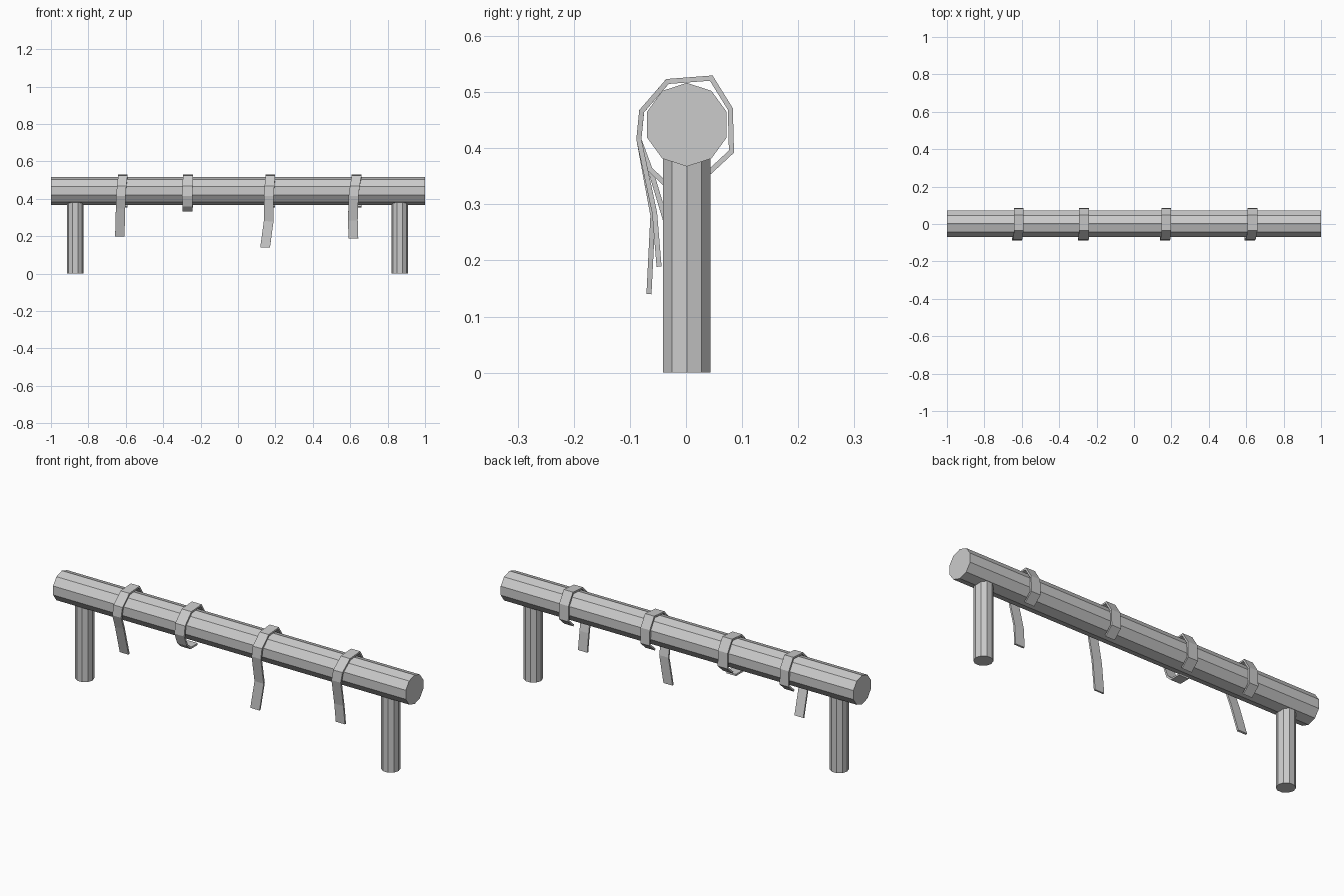
import bpy, math
from mathutils import Matrix

if "Cube" in bpy.data.objects:
    bpy.data.objects.remove(bpy.data.objects["Cube"])


def prism(name, r, length, rot, loc):
    """Ten-sided log along a chosen axis."""
    bpy.ops.mesh.primitive_cylinder_add(vertices=10, radius=r, depth=length)
    ob = bpy.context.object
    ob.name = name
    ob.data.transform(Matrix.Translation(loc) @ rot)
    return ob


CY = 0.0015
# Horizontal beam, corner pointing to +y
rot = Matrix.Rotation(math.radians(90), 4, 'Y') @ Matrix.Rotation(math.radians(90), 4, 'Z')
prism("beam", 0.0745, 2.0, rot, (0, CY, 0.442))

# Two posts
turn = Matrix.Rotation(math.radians(90), 4, 'Z')
for name, x in (("left_post", -0.87), ("right_post", 0.865)):
    prism(name, 0.0445, 0.40, turn, (x, CY, 0.20))

# Strap centre line around the beam, from under the back to the front (y, z, x drift)
WRAP = [(0.040, 0.356, 0.0), (0.081, 0.394, 0.0), (0.079, 0.470, 0.0),
        (0.045, 0.525, 0.0), (-0.033, 0.519, 0.0),
        (-0.079, 0.466, -0.6), (-0.084, 0.416, -1.0)]


def strap(name, x, drift, width, tail):
    """Thin band: wrap plus its own loose tail of (x, y, z) points."""
    path = [(x + d * drift, y, z) for y, z, d in WRAP] + tail
    verts, faces = [], []
    for i, (px, y, z) in enumerate(path):
        verts += [(px - width / 2, y, z), (px + width / 2, y, z)]
        if i:
            faces.append((2 * i - 2, 2 * i - 1, 2 * i + 1, 2 * i))
    me = bpy.data.meshes.new(name)
    me.from_pydata(verts, [], faces)
    ob = bpy.data.objects.new(name, me)
    bpy.context.collection.objects.link(ob)
    mod = ob.modifiers.new("thickness", 'SOLIDIFY')
    mod.thickness = 0.009
    mod.offset = 0
    mod.use_even_offset = True


# Four straps, three with hanging tails and one tucked under
strap("strap_1", -0.616, 0.010, 0.050,
      [(-0.628, -0.060, 0.350), (-0.632, -0.015, 0.200)])
strap("strap_2", -0.267, 0.004, 0.055,
      [(-0.270, -0.064, 0.362), (-0.270, -0.036, 0.336), (-0.270, 0.020, 0.336)])
strap("strap_3", 0.173, 0.008, 0.052,
      [(0.164, -0.059, 0.280), (0.145, -0.066, 0.140)])
strap("strap_4", 0.634, 0.016, 0.052,
      [(0.614, -0.056, 0.285), (0.617, -0.048, 0.189)])
